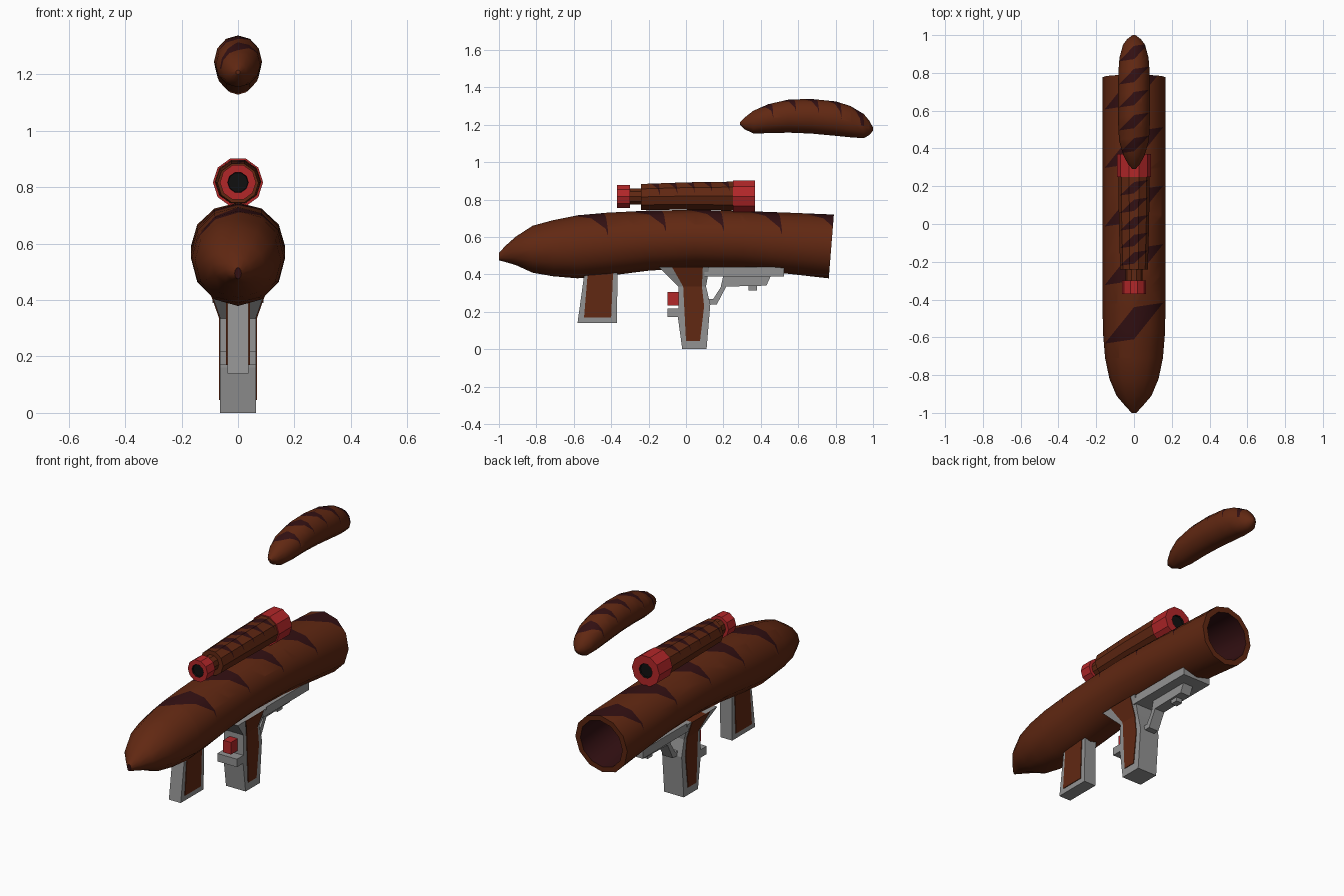
import bpy, bmesh
from math import sin, cos, tau
from mathutils import Vector

cube = bpy.data.objects.get("Cube")
if cube:
    bpy.data.objects.remove(cube, do_unlink=True)


def material(name, rgb):
    m = bpy.data.materials.new(name)
    m.use_nodes = True
    m.diffuse_color = (*rgb, 1)
    m.node_tree.nodes["Principled BSDF"].inputs["Base Color"].default_value = (*rgb, 1)
    return m


MATS = [
    material("sausage brown", (0.12, 0.021, 0.006)),
    material("char maroon", (0.032, 0.005, 0.006)),
    material("metal grey", (0.29, 0.29, 0.29)),
    material("plastic red", (0.45, 0.02, 0.022)),
    material("lens black", (0.005, 0.005, 0.005)),
]
BROWN, CHAR, GREY, RED, BLACK = range(5)


def finish(name, bm, smooth=False):
    mesh = bpy.data.meshes.new(name)
    bm.to_mesh(mesh)
    bm.free()
    for m in MATS:
        mesh.materials.append(m)
    ob = bpy.data.objects.new(name, mesh)
    bpy.context.collection.objects.link(ob)
    if smooth:
        bpy.ops.object.select_all(action="DESELECT")
        ob.select_set(True)
        bpy.context.view_layer.objects.active = ob
        bpy.ops.object.shade_smooth_by_angle(angle=0.75)
    return ob


def loft(rings, sides, phase, caps=(BROWN, BROWN)):
    """Rings along y: (y, top z, bottom z, half width, colour after it, lean)."""
    bm = bmesh.new()
    loops = []
    for y, top, bot, rx, _, lean in rings:
        mid, rz = (top + bot) / 2, (top - bot) / 2
        angles = [tau * (i + phase) / sides for i in range(sides)]
        loops.append([bm.verts.new((rx * cos(a), y + lean * rz * sin(a), mid + rz * sin(a)))
                      for a in angles])
    for ring, a, b in zip(rings, loops, loops[1:]):
        for i in range(sides):
            j = (i + 1) % sides
            bm.faces.new((a[i], a[j], b[j], b[i])).material_index = ring[4]
    bm.faces.new(loops[0]).material_index = caps[0]
    bm.faces.new(loops[-1]).material_index = caps[1]
    bmesh.ops.recalc_face_normals(bm, faces=bm.faces[:])
    return bm


def char_stripes(bm, centres, half, reach):
    """Cut slanted pointed marks into the upper brown skin."""
    shallow = 0.15
    steep = shallow + 2 * half / reach
    edges = [(side, slope) for side in (-1, 1) for slope in (shallow, steep)]
    for c in centres:
        span = half + shallow * reach

        def near(f):
            ys = [v.co.y for v in f.verts]
            return (f.material_index == BROWN and f.normal.z > 0.02
                    and min(ys) < c + span and max(ys) > c - span)

        for side, slope in edges:
            faces = [f for f in bm.faces if near(f)]
            geom = set(faces)
            for f in faces:
                geom.update(f.verts, f.edges)
            bmesh.ops.bisect_plane(bm, geom=list(geom), dist=1e-5,
                                   plane_co=(0, c + side * half, 0),
                                   plane_no=Vector((-slope, 1, 0)).normalized())
            bm.normal_update()
        for f in bm.faces:
            p = f.calc_center_median()
            if near(f) and all(side * (p.y - c - slope * p.x) < half for side, slope in edges):
                f.material_index = CHAR


def prism(name, outline, half, colour, top_half=None):
    """Side outline (y, z) extruded across x, optionally flared at its top."""
    bm = bmesh.new()
    high = max(z for _, z in outline)
    rows = []
    for s in (-1, 1):
        rows.append([bm.verts.new((s * (top_half if top_half and z > high - 0.001 else half), y, z))
                     for y, z in outline])
    bm.faces.new(rows[0])
    bm.faces.new(rows[1])
    n = len(outline)
    for i in range(n):
        j = (i + 1) % n
        bm.faces.new((rows[0][i], rows[0][j], rows[1][j], rows[1][i]))
    for f in bm.faces:
        f.material_index = colour
    bmesh.ops.recalc_face_normals(bm, faces=bm.faces[:])
    return finish(name, bm)


def box(name, y0, y1, z0, z1, half, colour):
    return prism(name, [(y0, z0), (y1, z0), (y1, z1), (y0, z1)], half, colour)


# Main sausage barrel with a hollow rear end
skin = [(-1.0, .515, .475, .012), (-.965, .553, .466, .045), (-.91, .602, .45, .092),
        (-.82, .66, .409, .13), (-.71, .69, .39, .153), (-.58, .716, .379, .164),
        (-.42, .73, .392, .167), (-.2, .741, .42, .167), (.05, .745, .435, .167),
        (.3, .739, .428, .167), (.55, .73, .403, .167)]
rings = [(*r, BROWN, 0) for r in skin]
rings += [(.777, .72, .379, .167, BROWN, .08), (.777, .688, .411, .135, CHAR, .08),
          (.5, .70, .45, .13, CHAR, 0), (.2, .70, .475, .12, CHAR, 0)]
barrel = loft(rings, 12, 0, (CHAR, CHAR))
char_stripes(barrel, [-.525 + .31 * i for i in range(5)], .085, .155)
finish("sausage_barrel", barrel, smooth=True)

# Floating sausage round
skin = [(.29, 1.215, 1.2, .008), (.315, 1.24, 1.175, .03), (.36, 1.275, 1.154, .055),
        (.44, 1.31, 1.155, .079), (.55, 1.335, 1.158, .085), (.67, 1.338, 1.153, .085),
        (.8, 1.325, 1.141, .083), (.88, 1.3, 1.133, .077), (.95, 1.258, 1.128, .058),
        (.98, 1.222, 1.145, .035), (1.0, 1.185, 1.168, .008)]
sausage = loft([(*r, BROWN, 0) for r in skin], 12, 0)
char_stripes(sausage, [.42 + .122 * i for i in range(5)], .035, .08)
finish("floating_sausage", sausage, smooth=True)


# Scope: striped tube, red eyepiece and red front lens housing
def turned(rows, z=.817):
    return [(y, z + r, z - r, r, c, 0) for y, r, c in rows]


tube = [(-.31, .862, .772, .045, BROWN, 0), (-.24, .862, .772, .045, BROWN, 0),
        (-.24, .887, .742, .073, BROWN, 0), (0, .896, .742, .08, BROWN, 0),
        (.26, .9, .738, .083, BROWN, 0)]
scope = loft(tube, 10, 0)
char_stripes(scope, [-.18 + .093 * i for i in range(5)], .03, .075)
finish("scope_tube", scope)

eyepiece = turned([(-.36, .035, BLACK), (-.37, .037, RED), (-.37, .064, RED), (-.3, .064, RED)])
finish("scope_eyepiece", loft(eyepiece, 10, 0, (BLACK, RED)))
housing = turned([(.25, .089, RED), (.37, .089, RED), (.37, .042, BLACK), (.36, .04, BLACK)])
finish("scope_lens_housing", loft(housing, 10, 0, (RED, BLACK)))

# Forward grip
prism("forward_grip", [(-.58, .14), (-.37, .14), (-.365, .43), (-.54, .43)], .038, GREY)
prism("forward_grip_panel", [(-.545, .17), (-.4, .17), (-.39, .41), (-.525, .41)], .042, BROWN)

# Rear grip with flared collar and inlaid panels
prism("rear_grip", [(-.02, 0), (.11, 0), (.13, .24), (.107, .335), (-.04, .335), (-.042, .16)],
      .063, GREY)
prism("rear_grip_collar", [(-.04, .335), (.107, .335), (.125, .44), (-.145, .44)], .063, GREY, .1)
prism("rear_grip_panel", [(.0, .045), (.075, .045), (.097, .23), (.085, .335), (-.015, .335),
                          (-.008, .2)], .067, BROWN)
prism("rear_grip_collar_panel", [(-.015, .335), (.085, .335), (.09, .44), (-.075, .44)],
      .067, BROWN, .104)

# Mounting rail, trigger guard and trigger
box("mounting_rail", .1, .525, .39, .44, .09, GREY)
prism("trigger_guard", [(.115, .24), (.165, .24), (.215, .335), (.43, .34), (.455, .395),
                        (.2, .395), (.185, .33), (.145, .268), (.115, .268)], .032, GREY)
box("trigger", .335, .38, .315, .35, .02, GREY)

# Button and its shelf
box("button_shelf", -.1, -.02, .172, .218, .063, GREY)
box("red_button", -.1, -.03, .235, .305, .025, RED)
